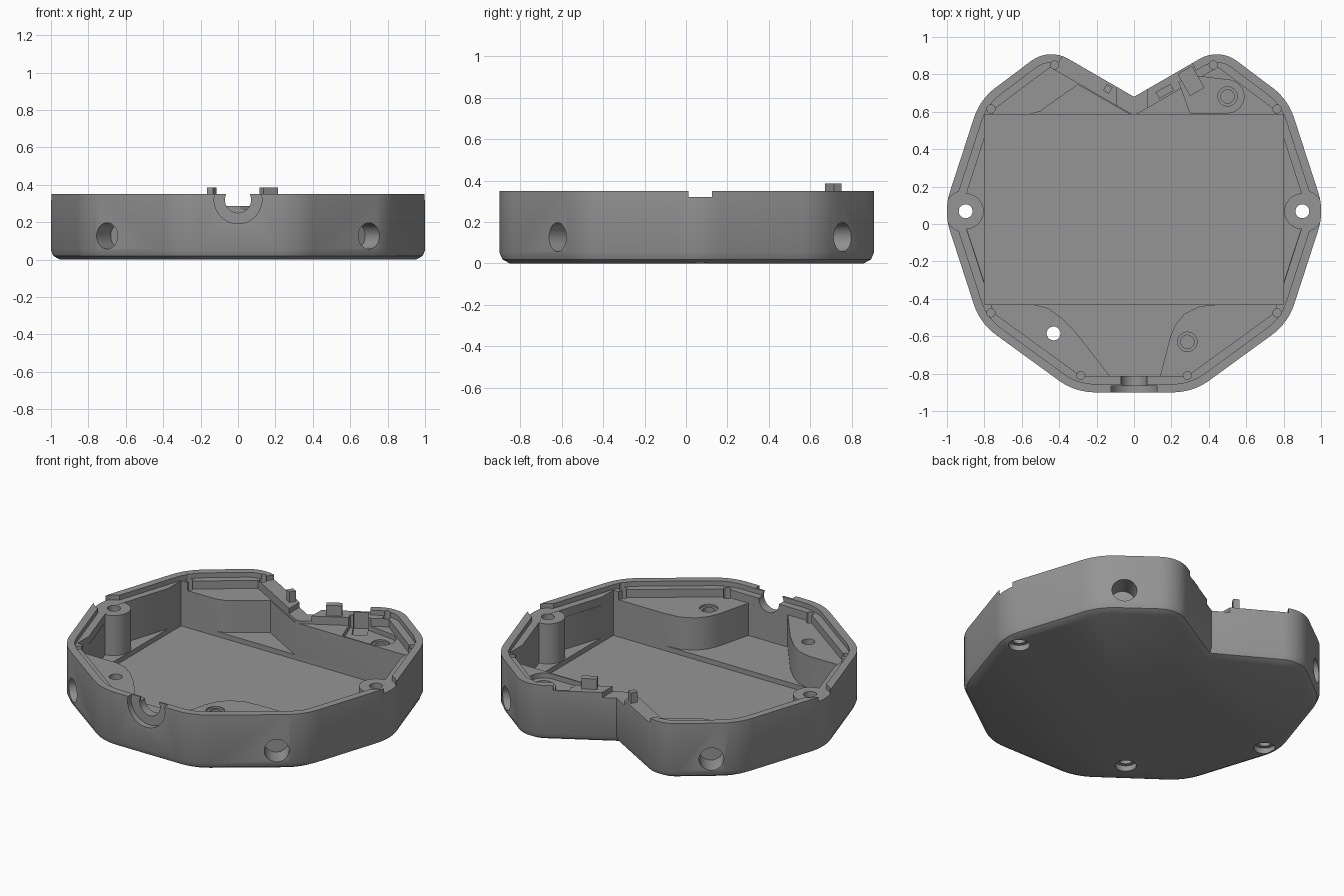
import bpy, bmesh, math
from mathutils import Vector, Matrix

if "Cube" in bpy.data.objects:
    bpy.data.objects.remove(bpy.data.objects["Cube"])

grey = bpy.data.materials.new("plain_grey")
grey.diffuse_color = (0.3, 0.3, 0.3, 1)
grey.use_nodes = True
grey.node_tree.nodes["Principled BSDF"].inputs["Base Color"].default_value = grey.diffuse_color

CY, R = 0.068, 1.018      # decagon centre and corner radius
RIM, LEDGE, PAD = 0.35, 0.32, 0.27


def base_corners():
    """Right half of a decagon with a V notch at the back: (point, fillet radius)."""
    half = [(Vector((R * math.cos(math.radians(a)), CY + R * math.sin(math.radians(a)))), 0.33)
            for a in (-72, -36, 0, 36)]
    half.append((Vector((0.455, 0.943)), 0.18))
    left = [(Vector((-p.x, p.y)), r) for p, r in reversed(half)]
    return half + [(Vector((0, 0.68)), 0)] + left


def outline(off, rounded=True):
    """Corner loop moved inward by off, with filleted corners."""
    src = base_corners()
    n = len(src)
    moved = []
    for i, (p, r) in enumerate(src):
        d1 = (p - src[i - 1][0]).normalized()
        d2 = (src[(i + 1) % n][0] - p).normalized()
        n1, n2 = Vector((-d1.y, d1.x)), Vector((-d2.y, d2.x))
        moved.append((p + (n1 + n2) * off / (1 + n1.dot(n2)), r - off if r else 0))
    if not rounded:
        return [p for p, r in moved]
    pts = []
    for i, (p, r) in enumerate(moved):
        if not r:
            pts.append(p)
            continue
        a = (moved[i - 1][0] - p).normalized()
        b = (moved[(i + 1) % n][0] - p).normalized()
        half = a.angle(b) / 2
        centre = p + (a + b).normalized() * r / math.sin(half)
        t = r / math.tan(half)
        s, e = p + a * t - centre, p + b * t - centre
        sweep = s.angle_signed(e)
        for k in range(9):
            ang = -sweep * k / 8
            pts.append(centre + Matrix.Rotation(ang, 2) @ s)
    return pts


def make(name, bm):
    bmesh.ops.recalc_face_normals(bm, faces=bm.faces)
    me = bpy.data.meshes.new(name)
    bm.to_mesh(me)
    bm.free()
    me.materials.append(grey)
    ob = bpy.data.objects.new(name, me)
    bpy.context.collection.objects.link(ob)
    return ob


def loft(name, layers):
    """Solid through stacked loops of equal length: [(points, z), ...]."""
    bm = bmesh.new()
    rings = [[bm.verts.new((p[0], p[1], z)) for p in pts] for pts, z in layers]
    n = len(rings[0])
    for lo, hi in zip(rings, rings[1:]):
        for i in range(n):
            j = (i + 1) % n
            bm.faces.new((lo[i], lo[j], hi[j], hi[i]))
    bm.faces.new(rings[0])
    bm.faces.new(rings[-1])
    return make(name, bm)


def prism(pts, z0, z1=0.5, name="cutter"):
    return loft(name, [(pts, z0), (pts, z1)])


def disc(x, y, r, n=32):
    return [(x + r * math.cos(2 * math.pi * k / n), y + r * math.sin(2 * math.pi * k / n))
            for k in range(n)]


def rect(x0, x1, y0, y1):
    return [(x0, y0), (x1, y0), (x1, y1), (x0, y1)]


def turned_rect(x, y, w, d, deg):
    m = Matrix.Rotation(math.radians(deg), 2)
    return [Vector((x, y)) + m @ Vector(p) for p in rect(-w / 2, w / 2, -d / 2, d / 2)]


def rod(start, direction, length, r, n=32):
    """Cylinder along a horizontal direction."""
    d = Vector(direction).normalized()
    bm = bmesh.new()
    m = Matrix.Translation(Vector(start) + d * length / 2) @ d.to_track_quat('Z', 'Y').to_matrix().to_4x4()
    bmesh.ops.create_cone(bm, cap_ends=True, segments=n, radius1=r, radius2=r, depth=length, matrix=m)
    return make("cutter", bm)


def combine(tool, op='DIFFERENCE'):
    mod = case.modifiers.new("bool", 'BOOLEAN')
    mod.operation, mod.solver, mod.object = op, 'EXACT', tool
    bpy.context.view_layer.objects.active = case
    bpy.ops.object.modifier_apply(modifier=mod.name)
    bpy.data.objects.remove(tool, do_unlink=True)


# Outer shell with chamfered base
case = loft("case_tray", [(outline(0.05), 0), (outline(0.014), 0.02), (outline(0), 0.052), (outline(0), RIM)])

# Rim lip and corner pad level
combine(prism(outline(0.045), LEDGE))
combine(prism(outline(0.088, False), PAD))

# Deep floor between the solid corner blocks
floor = [(0.76, -0.43), (0.925, 0.07), (0.76, 0.585), (-0.02, 0.585), (-0.3, 0.745),
         (-0.45, 0.64), (-0.5, 0.603), (-0.56, 0.585), (-0.76, 0.585), (-0.925, 0.07),
         (-0.76, -0.43), (-0.54, -0.43), (-0.46, -0.45), (-0.39, -0.5), (-0.31, -0.58),
         (-0.13, -0.812), (0.14, -0.812), (0.195, -0.6), (0.22, -0.54), (0.27, -0.48),
         (0.35, -0.44), (0.45, -0.43)]
combine(prism(floor, 0.07))
# Rectangular battery recess
combine(prism(rect(-0.8, 0.8, -0.43, 0.585), 0.04))

# Small relief holes in the inner corners
for s in (-1, 1):
    for x, y in ((0.765, 0.615), (0.765, -0.475), (0.285, -0.81), (0.425, 0.85)):
        combine(prism(disc(s * x, y, 0.022, 16), 0.24))

# Lowered rim along the V notch, with a deeper gap in the middle
combine(prism([(0, 0.5), (0.37, 0.76), (0.25, 0.96), (0, 0.8), (-0.32, 1.0), (-0.44, 0.8)], LEDGE))
combine(prism(rect(-0.09, 0.07, 0.53, 0.86), 0.288))

# Rounded pad recess and connector pocket at the back right
arc = [(0.5 + 0.088 * math.cos(math.radians(a)), 0.682 + 0.088 * math.sin(math.radians(a)))
       for a in range(-90, 81, 10)]
combine(prism([(0.3, 0.594)] + arc + [(0.34, 0.79), (0.24, 0.76)], 0.24))
combine(prism(turned_rect(0.305, 0.765, 0.085, 0.13, 30), 0.22))

# Tabs standing on the V wall
combine(prism(turned_rect(0.165, 0.71, 0.09, 0.04, 30), 0.2, 0.385, "tab"), 'UNION')
combine(prism(turned_rect(-0.14, 0.722, 0.035, 0.04, -30), 0.2, 0.385, "tab"), 'UNION')

# Side screw bosses
for s in (-1, 1):
    combine(prism(disc(s * 0.9, CY, 0.112), LEDGE))
    combine(prism(disc(s * 0.9, CY, 0.096), 0.03 + 0.03, 0.319, "boss"), 'UNION')

# Through holes with counterbores underneath
for x, y in ((-0.9, CY), (0.9, CY), (-0.43, -0.585)):
    combine(prism(disc(x, y, 0.037), -0.1))
    combine(prism(disc(x, y, 0.06), -0.1, 0.034))

# Blind screw holes in the pads
for x, y, z in ((0.5, 0.682, 0.24), (0.285, -0.63, PAD)):
    combine(prism(disc(x, y, 0.052), z - 0.012))
    combine(prism(disc(x, y, 0.036), 0.1))

# Blind round holes in the slanted walls
for sx in (-1, 1):
    for sy, y in ((-1, -0.62), (1, 0.75)):
        n = Vector((sx * 0.588, sy * 0.809, 0))
        combine(rod(Vector((sx * 0.7, y, 0.127)) + n * 0.1, -n, 0.23, 0.07))

# Half round cable opening at the front
combine(rod((0, -1, LEDGE), (0, 1, 0), 0.135, 0.128, 48))
combine(rod((0, -1, LEDGE), (0, 1, 0), 0.25, 0.07))

bpy.ops.object.select_all(action='DESELECT')
case.select_set(True)
bpy.context.view_layer.objects.active = case
bpy.ops.object.shade_smooth_by_angle(angle=math.radians(30))
